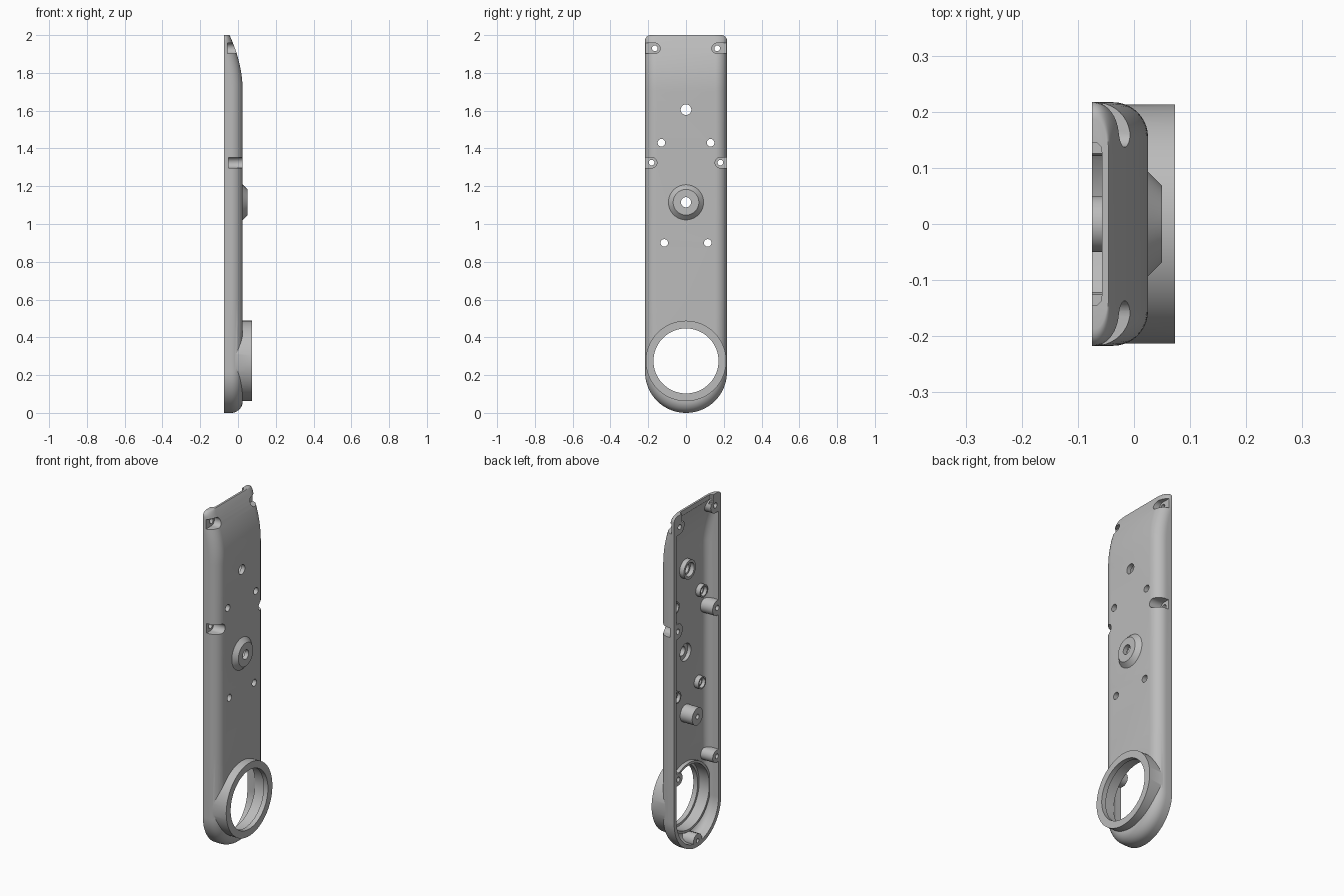
import bpy, bmesh
from math import sin, cos, pi, sqrt

if "Cube" in bpy.data.objects:
    bpy.data.objects.remove(bpy.data.objects["Cube"])

grey = bpy.data.materials.new("light_grey")
grey.use_nodes = True
COL = (0.5, 0.5, 0.5, 1)
grey.diffuse_color = COL
grey.node_tree.nodes["Principled BSDF"].inputs["Base Color"].default_value = COL


def finish(bm, name):
    bmesh.ops.remove_doubles(bm, verts=bm.verts, dist=1e-5)
    bmesh.ops.recalc_face_normals(bm, faces=bm.faces)
    me = bpy.data.meshes.new(name)
    bm.to_mesh(me)
    bm.free()
    me.materials.append(grey)
    ob = bpy.data.objects.new(name, me)
    bpy.context.collection.objects.link(ob)
    return ob


def loft(rings, name):
    """Closed solid from equal rings of points."""
    bm = bmesh.new()
    vs = [[bm.verts.new(p) for p in ring] for ring in rings]
    n = len(vs[0])
    for a, b in zip(vs, vs[1:]):
        for i in range(n):
            j = (i + 1) % n
            bm.faces.new((a[i], a[j], b[j], b[i]))
    bm.faces.new(vs[0])
    bm.faces.new(vs[-1])
    return finish(bm, name)


def disc(y, z, r, x0, x1, r2=None, n=48):
    """Cylinder or cone along x."""
    def ring(x, rad):
        return [(x, y + rad * cos(2 * pi * i / n), z + rad * sin(2 * pi * i / n)) for i in range(n)]
    return loft([ring(x0, r), ring(x1, r if r2 is None else r2)], "helper_disc")


def slot(y, z, r, x0, x1, n=16):
    """Half-round block that runs out through the nearest side wall."""
    s = 1 if y > 0 else -1
    prof = [(y - s * r * sin(pi * i / n), z + r * cos(pi * i / n)) for i in range(n + 1)]
    prof += [(s * 0.3, z - r), (s * 0.3, z + r)]
    return loft([[(x, a, b) for a, b in prof] for x in (x0, x1)], "helper_slot")


def boolean(target, tool, op):
    mod = target.modifiers.new("cut", "BOOLEAN")
    mod.operation, mod.solver, mod.object = op, "EXACT", tool
    bpy.context.view_layer.objects.active = target
    bpy.ops.object.modifier_apply(modifier=mod.name)
    me = tool.data
    bpy.data.objects.remove(tool)
    bpy.data.meshes.remove(me)


def tray(name, back, front, half, fillet, top, corner):
    """Round-bottomed bar with filleted front edges and a nose falling back at the top."""
    base, k, arc = 0.217, 10, 24
    stations = [base + (1.7 - base) * i / 4 for i in range(1, 5)]
    stations += [1.7 + (top - corner - 1.7) * i / 12 for i in range(1, 13)]
    stations += [top - corner + corner * sin(pi / 2 * i / 6) for i in range(1, 7)]
    rows = [(pi / 2 * i / arc, None) for i in range(arc + 1)] + [(pi / 2, z) for z in stations]
    rings = []
    for ang, z in rows:
        zz = z or base
        f = front - 0.07 * (max(0, zz - 1.7) / 0.3) ** 2
        rx = min(fillet, f - back - 0.004)
        over = max(0, zz - (top - corner))
        nip = corner - sqrt(max(0, corner ** 2 - over ** 2))
        side = [(back, 0)] + [(f - rx * (1 - sin(pi / 2 * i / k)),
                              fillet * (1 - cos(pi / 2 * i / k))) for i in range(k + 1)]
        right = []
        for x, inset in side:
            rad = half - inset
            right.append((x, rad * sin(ang) - nip, z or base - rad * cos(ang)))
        rings.append(right + [(x, -y, zc) for x, y, zc in reversed(right)])
    # first ring is collapsed onto the centre line, so only its quads remain
    bm = bmesh.new()
    vs = [[bm.verts.new(p) for p in ring] for ring in rings]
    n = len(vs[0])
    for a, b in zip(vs, vs[1:]):
        for i in range(n):
            j = (i + 1) % n
            bm.faces.new((a[i], a[j], b[j], b[i]))
    bm.faces.new(vs[-1])
    return finish(bm, name)


RING_Z, CONE_Z = 0.275, 1.115
pockets = [(0.165, 1.93, -0.056), (0.182, 1.325, -0.05)]
small_holes = [(0.13, 1.43), (0.115, 0.9)]

# Hollow interior, with posts and collars left standing in it
cavity = tray("cavity", -0.1, 0.003, 0.193, 0.045, 1.972, 0.02)
posts = [disc(0, RING_Z, 0.2, -0.02, 0.1), disc(0, 0.76, 0.05, -0.075, 0.1),
         disc(0, 1.605, 0.055, -0.025, 0.1), disc(0, 0.035, 0.04, -0.2, 0.1)]
for s in (1, -1):
    posts += [slot(s * y, z, 0.044, -0.2, 0.1) for y, z, _ in pockets]
    posts.append(slot(s * 0.175, 0.46, 0.036, -0.2, 0.1))
    posts += [disc(s * y, z, 0.036, -0.025, 0.1) for y, z in small_holes]
for p in posts:
    boolean(cavity, p, "DIFFERENCE")

# Outer body with raised ring and cone boss
shell = tray("cover_shell", -0.075, 0.025, 0.217, 0.062, 2.0, 0.03)
boolean(shell, disc(0, RING_Z, 0.213, -0.03, 0.073, n=96), "UNION")
boolean(shell, disc(0, CONE_Z, 0.098, 0.02, 0.05, 0.068, n=64), "UNION")
boolean(shell, cavity, "DIFFERENCE")

# Ring bore and its inner step, cone hole and its recess
cuts = [disc(0, RING_Z, 0.186, -0.2, 0.045, n=96), disc(0, RING_Z, 0.172, 0.03, 0.2, n=96),
        disc(0, CONE_Z, 0.05, -0.2, 0.025), disc(0, CONE_Z, 0.027, 0.01, 0.2),
        disc(0, 1.605, 0.04, -0.2, 0.0), disc(0, 1.605, 0.028, -0.1, 0.2),
        disc(0, 0.76, 0.014, -0.2, -0.01), disc(0, 0.035, 0.012, -0.2, -0.03)]

# Screw pockets and small holes, mirrored
for s in (1, -1):
    for y, z, floor in pockets:
        cuts += [slot(s * y, z, 0.028, floor, 0.2), disc(s * y, z, 0.015, -0.2, 0.1, n=24)]
    for y, z in small_holes:
        cuts += [disc(s * y, z, 0.028, -0.2, -0.005, n=32), disc(s * y, z, 0.02, -0.1, 0.2, n=32)]
    cuts.append(disc(s * 0.178, 0.46, 0.014, -0.2, -0.02, n=24))

# Cable notch through the top wall
notch = [(-0.2, 0.145), (-0.066, 0.145), (-0.059, 0.138), (-0.057, 0.125)]
notch += [(x, -y) for x, y in reversed(notch)]
cuts.append(loft([[(x, y, z) for x, y in notch] for z in (1.95, 2.1)], "helper_notch"))
for c in cuts:
    boolean(shell, c, "DIFFERENCE")

bpy.ops.object.select_all(action="DESELECT")
shell.select_set(True)
bpy.context.view_layer.objects.active = shell
bpy.ops.object.shade_smooth_by_angle(angle=0.5)
